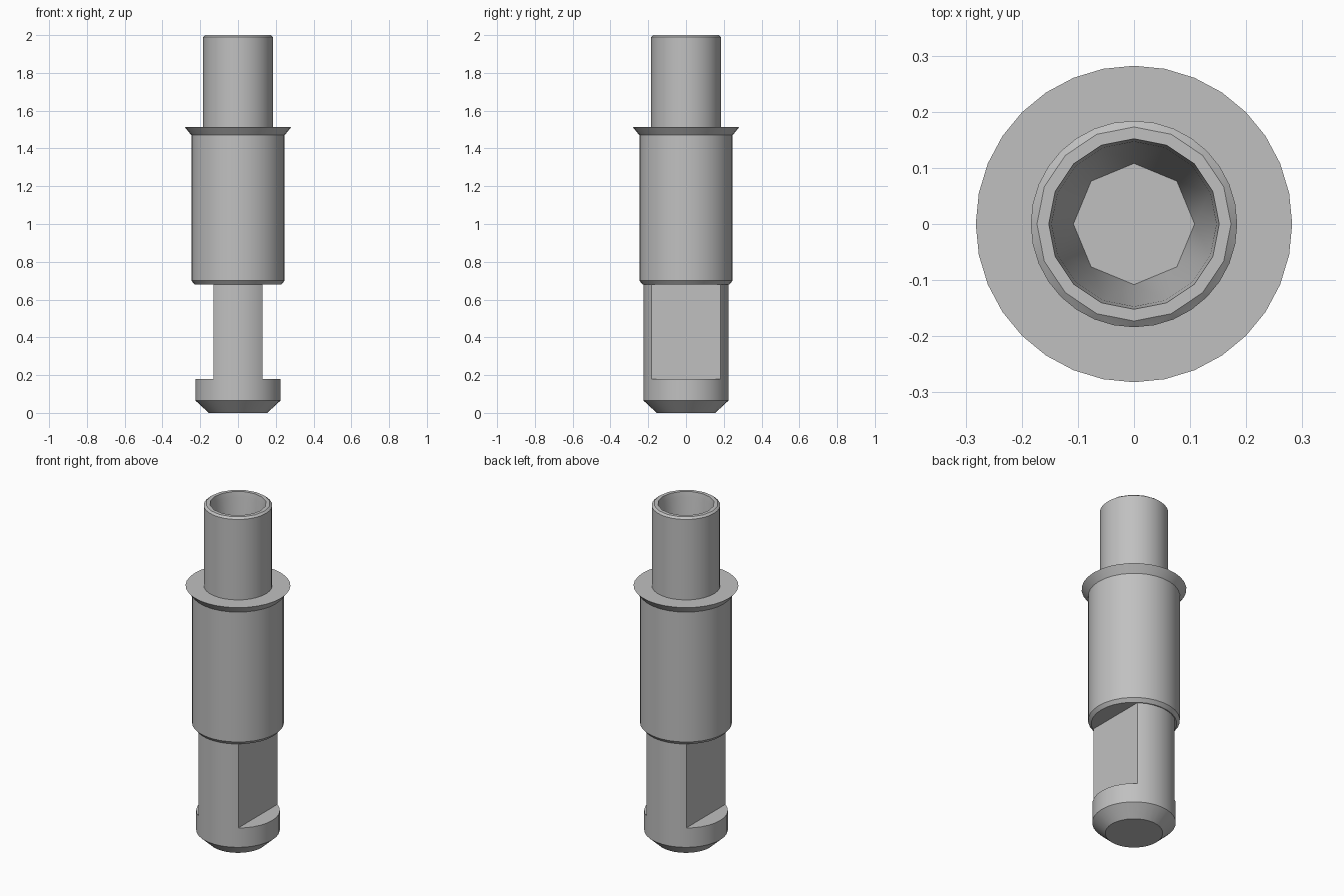
import bpy, bmesh, math

cube = bpy.data.objects.get("Cube")
if cube:
    bpy.data.objects.remove(cube, do_unlink=True)

grey = bpy.data.materials.new("plain grey")
grey.use_nodes = True
colour = (0.53, 0.53, 0.53, 1)
grey.diffuse_color = colour
grey.node_tree.nodes["Principled BSDF"].inputs["Base Color"].default_value = colour


def finish(bm, name):
    bmesh.ops.recalc_face_normals(bm, faces=bm.faces)
    mesh = bpy.data.meshes.new(name)
    bm.to_mesh(mesh)
    bm.free()
    mesh.materials.append(grey)
    obj = bpy.data.objects.new(name, mesh)
    bpy.context.collection.objects.link(obj)
    bpy.ops.object.select_all(action='DESELECT')
    obj.select_set(True)
    bpy.context.view_layer.objects.active = obj
    bpy.ops.object.shade_smooth_by_angle(angle=math.radians(30))
    return obj


def turned(rings):
    """Solid of revolution from (radius, height, sides) rings, capped at both ends."""
    bm = bmesh.new()
    loops = []
    for radius, z, sides in rings:
        verts = [bm.verts.new((radius * math.cos(math.tau * i / sides),
                               radius * math.sin(math.tau * i / sides), z))
                 for i in range(sides)]
        loops.append([bm.edges.new((verts[i], verts[(i + 1) % sides]))
                      for i in range(sides)])
        if len(loops) in (1, len(rings)):
            bm.faces.new(verts)
    for a, b in zip(loops, loops[1:]):
        bmesh.ops.bridge_loops(bm, edges=a + b)
    return bm


N = 32
# Bevelled foot
finish(turned([(0.155, 0, N), (0.225, 0.065, N), (0.225, 0.18, N)]), "foot")

# Neck with a flat cut on each side
neck = turned([(0.225, 0.18, N), (0.225, 0.69, N)])
for side in (1, -1):
    cut = bmesh.ops.bisect_plane(neck, geom=neck.verts[:] + neck.edges[:] + neck.faces[:],
                                 plane_co=(side * 0.13, 0, 0), plane_no=(side, 0, 0),
                                 clear_outer=True)
    rim = [e for e in cut["geom_cut"] if isinstance(e, bmesh.types.BMEdge)]
    bmesh.ops.holes_fill(neck, edges=rim)
finish(neck, "neck")

# Main barrel with bevelled lower edge and flared collar
finish(turned([(0.23, 0.68, N), (0.247, 0.70, N), (0.247, 1.47, N),
               (0.282, 1.513, N)]), "barrel_and_collar")

# Upper tube with bevelled rim and tapered bore
finish(turned([(0.184, 1.50, N), (0.184, 1.99, N), (0.173, 2.0, 16),
               (0.152, 2.0, 16), (0.147, 1.97, 16), (0.108, 1.53, 8)]), "tube")
